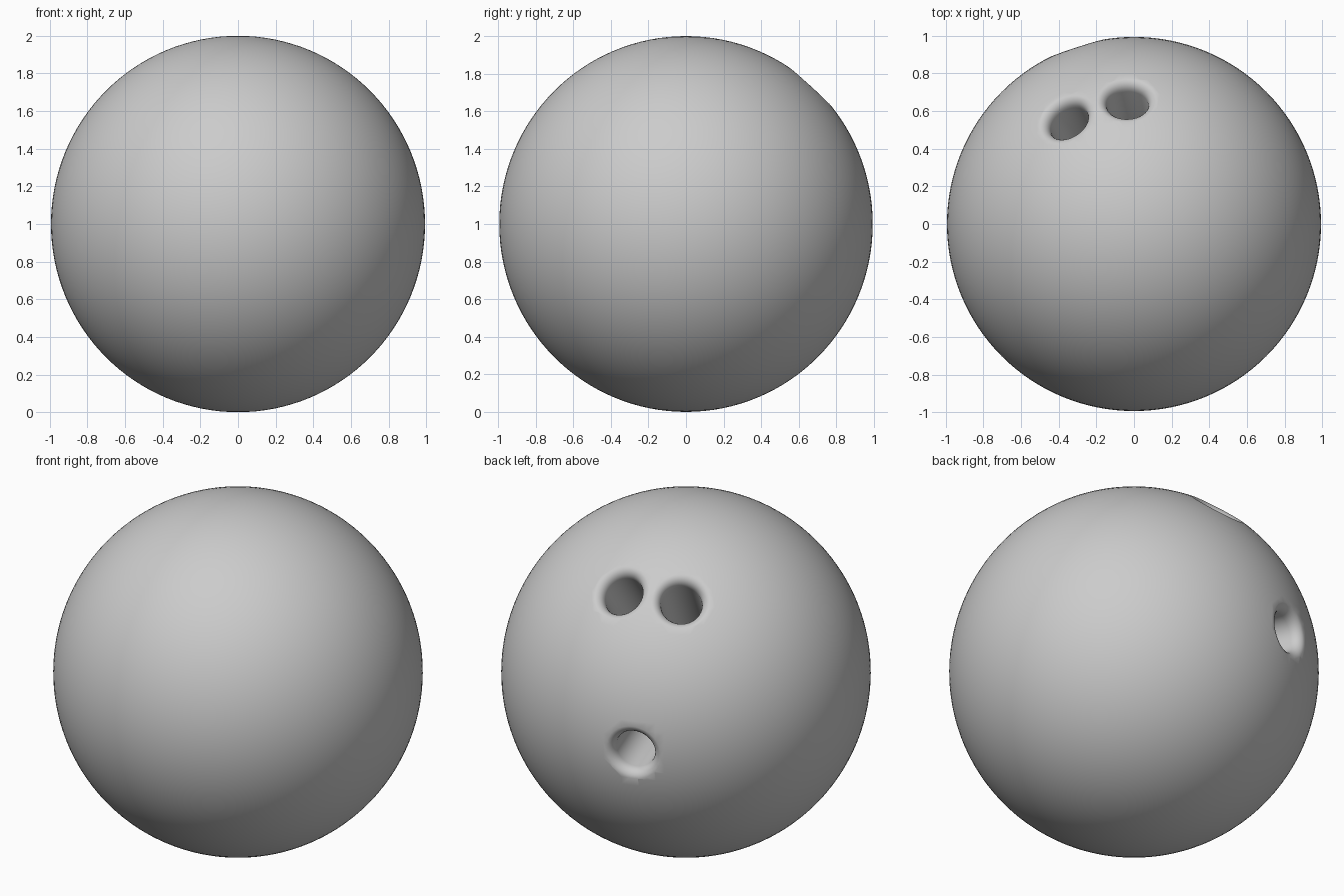
import bpy, bmesh, math
from mathutils import Vector

if "Cube" in bpy.data.objects:
    bpy.data.objects.remove(bpy.data.objects["Cube"])

CENTRE = Vector((0, 0, 1))
SCALE = Vector((0.994, 0.994, 1.0))
SEG = 48

# Ball body
bpy.ops.mesh.primitive_uv_sphere_add(segments=128, ring_count=64, radius=1, location=CENTRE)
ball = bpy.context.object
ball.name = "ball"
ball.scale = SCALE
bpy.ops.object.transform_apply(location=True, rotation=False, scale=True)

# Hole profile: (radius, height above the surface), rounded lip at the mouth
LIP = [(0.110, -0.070), (0.1125, -0.052), (0.119, -0.037), (0.129, -0.025),
       (0.142, -0.0165), (0.160, -0.0118), (0.162, 0.08)]


def hole_cutter(name, direction, aim, depth):
    n = Vector(direction).normalized()
    k = 1 / math.sqrt(sum((n[i] / SCALE[i]) ** 2 for i in range(3)))
    p = CENTRE + n * k
    u = n.orthogonal().normalized()
    v = n.cross(u)
    inward = (CENTRE + Vector(aim) - p).normalized()
    start = p + n * LIP[0][1]
    rings = [(LIP[0][0], start + inward * depth)] + [(r, p + n * s) for r, s in LIP]
    bm = bmesh.new()
    loops = []
    for r, c in rings:
        loops.append([bm.verts.new(c + r * (u * math.cos(a) + v * math.sin(a)))
                      for a in (2 * math.pi * i / SEG for i in range(SEG))])
    for a, b in zip(loops, loops[1:]):
        for i in range(SEG):
            j = (i + 1) % SEG
            bm.faces.new((a[i], a[j], b[j], b[i]))
    bm.faces.new(loops[0][::-1])
    bm.faces.new(loops[-1])
    bmesh.ops.recalc_face_normals(bm, faces=bm.faces)
    me = bpy.data.meshes.new(name)
    bm.to_mesh(me)
    bm.free()
    ob = bpy.data.objects.new(name, me)
    bpy.context.collection.objects.link(ob)
    return ob


# Two finger holes, slightly less convergent than radial, and the thumb hole
cutters = [
    hole_cutter("finger_hole_left", (-0.365, 0.565, 0.733), (-0.085, -0.03, 0), 0.5),
    hole_cutter("finger_hole_right", (-0.035, 0.665, 0.735), (0.085, 0.03, 0), 0.5),
    hole_cutter("thumb_hole", (-0.31, 0.945, -0.04), (0, 0, 0), 0.5),
]
bpy.context.view_layer.objects.active = ball
for c in cutters:
    mod = ball.modifiers.new(c.name, 'BOOLEAN')
    mod.operation = 'DIFFERENCE'
    mod.solver = 'EXACT'
    mod.object = c
    bpy.ops.object.modifier_apply(modifier=mod.name)
    bpy.data.objects.remove(c, do_unlink=True)

bpy.ops.object.select_all(action='DESELECT')
ball.select_set(True)
bpy.ops.object.shade_smooth_by_angle(angle=math.radians(40))
